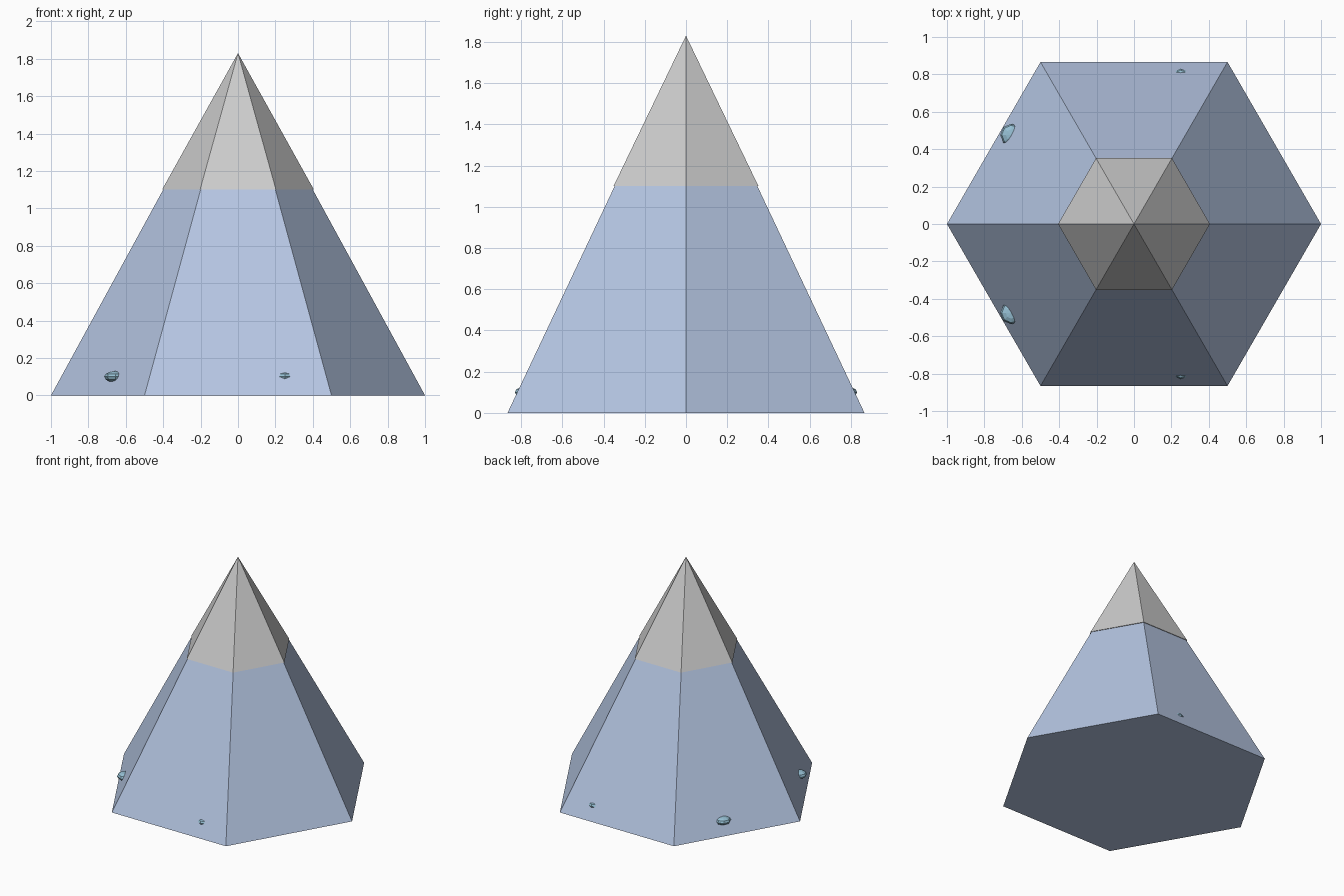
import bpy
from math import cos, sin, radians

if "Cube" in bpy.data.objects:
    bpy.data.objects.remove(bpy.data.objects["Cube"])


def paint(obj, name, rgb):
    mat = bpy.data.materials.get(name) or bpy.data.materials.new(name)
    mat.diffuse_color = (*rgb, 1)
    mat.use_nodes = True
    mat.node_tree.nodes["Principled BSDF"].inputs["Base Color"].default_value = mat.diffuse_color
    obj.data.materials.append(mat)


def hex_cone(name, r_bottom, r_top, z0, z1):
    bpy.ops.mesh.primitive_cone_add(
        vertices=6, radius1=r_bottom, radius2=r_top, depth=z1 - z0,
        location=(0, 0, (z0 + z1) / 2), rotation=(0, 0, radians(30)))
    obj = bpy.context.object
    obj.name = name
    return obj


# Six-sided mountain body
body = hex_cone("mountain_body", 1.0, 0.4, 0, 1.1)
paint(body, "slate_blue", (0.46, 0.56, 0.76))

# Grey peak, slightly overhanging the body
hex_cone("mountain_cap", 0.406, 0, 1.1, 1.83)

# Five flattened stones in a ring, partly buried in the slopes
for i in range(5):
    a = radians(72 * i)
    bpy.ops.mesh.primitive_uv_sphere_add(
        segments=8, ring_count=6, radius=0.06,
        location=(0.81 * cos(a), 0.81 * sin(a), 0.1))
    stone = bpy.context.object
    stone.name = f"base_stone_{i + 1}"
    stone.scale = (1, 1, 0.5)
    paint(stone, "stone_teal", (0.3, 0.52, 0.65))
